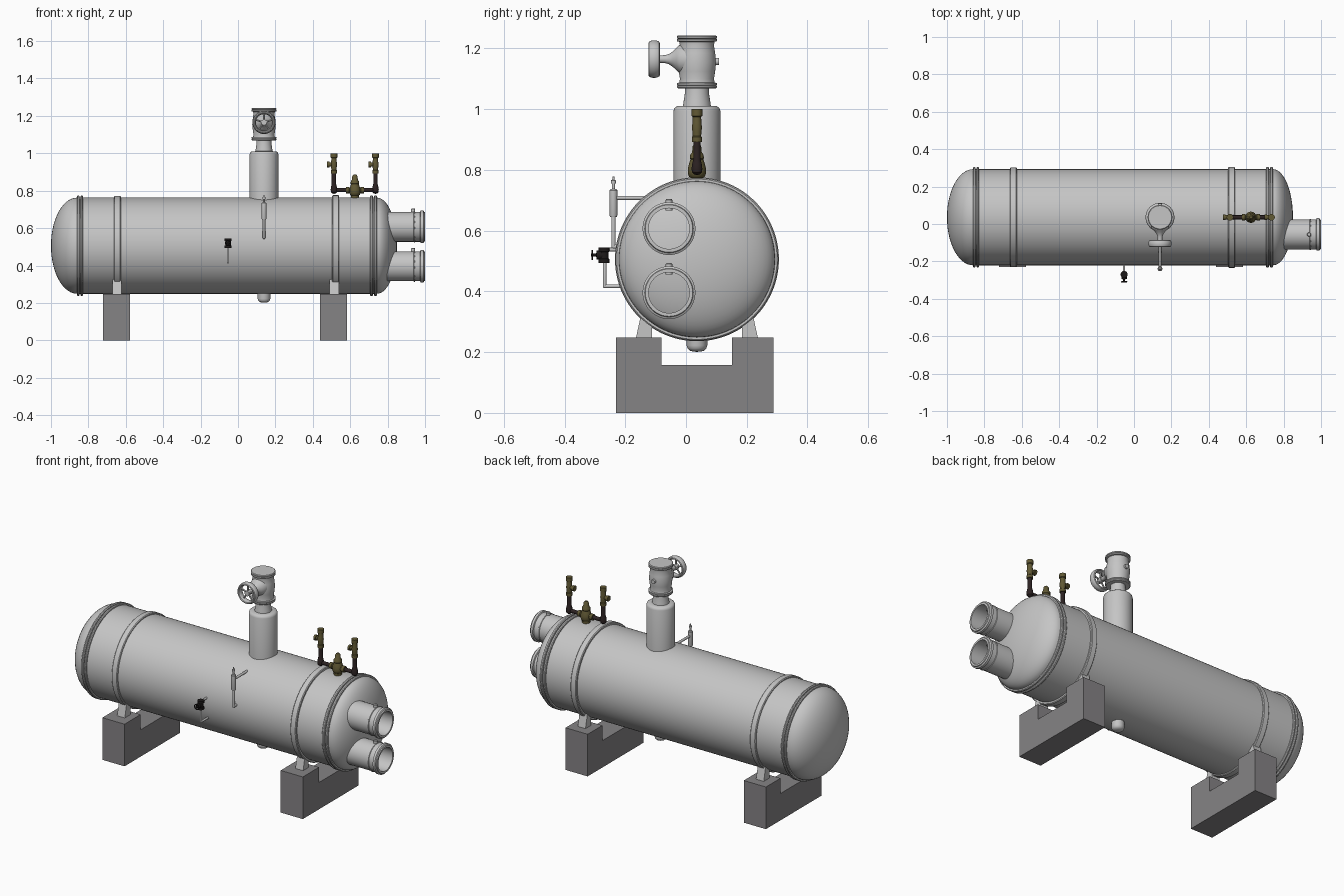
import bpy, bmesh, math
from mathutils import Vector

if "Cube" in bpy.data.objects:
    bpy.data.objects.remove(bpy.data.objects["Cube"])

def material(name, col):
    m = bpy.data.materials.new(name)
    m.diffuse_color = (*col, 1)
    m.use_nodes = True
    m.node_tree.nodes["Principled BSDF"].inputs["Base Color"].default_value = m.diffuse_color
    return m

STEEL = material("light_steel", (0.56, 0.56, 0.56))
CONCRETE = material("concrete_grey", (0.235, 0.228, 0.235))
BRASS = material("aged_brass", (0.12, 0.10, 0.035))
PIPE = material("dark_brown_pipe", (0.025, 0.016, 0.016))
BLACK = material("black_valve", (0.012, 0.01, 0.01))

def finish(bm, name, mat, angle=35):
    bmesh.ops.remove_doubles(bm, verts=bm.verts, dist=1e-5)
    bmesh.ops.recalc_face_normals(bm, faces=bm.faces)
    me = bpy.data.meshes.new(name)
    bm.to_mesh(me)
    bm.free()
    me.materials.append(mat)
    me.shade_smooth()
    me.set_sharp_from_angle(angle=math.radians(angle))
    ob = bpy.data.objects.new(name, me)
    bpy.context.collection.objects.link(ob)
    return ob

def lathe(name, origin, axis, profile, mat, segs=32, closed=False):
    """Revolve (distance along axis, radius) points around an axis."""
    o, a = Vector(origin), Vector(axis).normalized()
    u = a.orthogonal().normalized()
    bm = bmesh.new()
    vs = [bm.verts.new(o + a * t + u * r) for t, r in profile]
    es = [bm.edges.new(p) for p in zip(vs, vs[1:])]
    if closed:
        es.append(bm.edges.new((vs[-1], vs[0])))
    bmesh.ops.spin(bm, geom=vs + es, cent=o, axis=a, dvec=(0, 0, 0),
                   angle=2 * math.pi, steps=segs, use_merge=False)
    bmesh.ops.dissolve_degenerate(bm, dist=1e-6, edges=bm.edges)
    return finish(bm, name, mat)

def rod(name, a, b, r, mat, segs=16):
    """Straight pipe with softly rounded ends, so that corners join."""
    a, b = Vector(a), Vector(b)
    n = (b - a).length
    cap = [(-r * math.cos(i * math.pi / 8), r * math.sin(i * math.pi / 8)) for i in range(5)]
    prof = cap + [(n - t, q) for t, q in reversed(cap)]
    return lathe(name, a, b - a, prof, mat, segs)

def prism(name, yz, x0, x1, mat):
    """Outline in the y-z plane extruded along x."""
    bm = bmesh.new()
    f = bm.faces.new([bm.verts.new((x0, y, z)) for y, z in yz])
    g = bmesh.ops.extrude_face_region(bm, geom=[f])["geom"]
    bmesh.ops.translate(bm, verts=[v for v in g if isinstance(v, bmesh.types.BMVert)],
                        vec=(x1 - x0, 0, 0))
    return finish(bm, name, mat)

def wheel(name, c, radius, tr, td, mat, spokes):
    """Handwheel facing -y: oval rim, hub and spokes."""
    ring = [(td * math.sin(i * math.pi / 6), radius - tr + tr * math.cos(i * math.pi / 6))
            for i in range(12)]
    lathe(name + "_rim", c, (0, -1, 0), ring, mat, 32, closed=True)
    lathe(name + "_hub", c, (0, -1, 0), [(-td, 0), (-td, radius * .25), (td * .6, radius * .25),
                                         (td * .6, 0)], mat, 16)
    for i in range(spokes):
        t = 2 * math.pi * i / spokes + math.pi / 2
        end = Vector(c) + Vector((math.cos(t), 0, math.sin(t))) * (radius - tr)
        rod(name + "_spoke", c, end, radius * .075, mat, 8)

CY, CZ, R = 0.036, 0.506, 0.257

# Vessel shell with domed ends, weld rings and saddle bands
def ridge(x0, x1, r):
    b = 0.004
    return [(x0, R), (x0, r - b), (x0 + b, r), (x1 - b, r), (x1, r - b), (x1, R)]

N = 14
left = [(-0.86 - 0.14 * math.cos(i * math.pi / 2 / N), R * math.sin(i * math.pi / 2 / N))
        for i in range(N + 1)]
right = [(0.743 + 0.107 * math.cos(i * math.pi / 2 / N), R * math.sin(i * math.pi / 2 / N))
         for i in range(N, -1, -1)]
body = left
for x0, x1, r in ((-0.861, -0.847, .268), (-0.843, -0.829, .268), (-0.663, -0.626, .266),
                  (0.503, 0.540, .270), (0.706, 0.722, .268), (0.727, 0.743, .268)):
    body = body + ridge(x0, x1, r)
lathe("vessel_shell", (0, CY, CZ), (1, 0, 0), body + right, STEEL, 96)

# Two open water nozzles with a small stud each
for z in (0.607, 0.396):
    lathe("nozzle", (0, -0.056, z), (1, 0, 0),
          [(0.70, .08), (0.938, .08), (0.94, .083), (0.945, .083), (0.947, .08), (0.974, .08),
           (0.977, .087), (0.991, .087), (0.995, .08), (1.0, .078), (1.0, .067), (0.78, .067),
           (0.78, 0)], STEEL, 48)
    lathe("nozzle_stud", (0.936, -0.056, z), (0, 0, 1),
          [(.06, .011), (.094, .011), (.098, .008), (.098, 0)], STEEL, 16)

# Outlet dome, neck and stop valve
VX = 0.139
lathe("outlet_dome", (VX, CY, 0), (0, 0, 1),
      [(.70, .077), (.995, .077), (1.004, .074), (1.010, .066), (1.011, .046), (1.025, .044),
       (1.05, .040), (1.07, .039)], STEEL, 48)
lathe("stop_valve_body", (VX, CY, 0), (0, 0, 1),
      [(1.068, 0), (1.068, .062), (1.072, .066), (1.077, .066), (1.078, .063), (1.080, .066),
       (1.086, .066), (1.088, .058), (1.10, .056), (1.125, .060), (1.155, .063), (1.185, .060),
       (1.21, .056), (1.222, .058), (1.224, .066), (1.230, .066), (1.232, .063), (1.234, .066),
       (1.240, .066), (1.243, .062), (1.243, 0)], STEEL, 48)
lathe("stop_valve_bonnet", (VX, CY, 1.165), (0, -1, 0),
      [(.03, .052), (.058, .046), (.068, .036), (.080, .025), (.092, .017), (.105, .013),
       (.15, .011), (.15, 0)], STEEL, 32)
lathe("stop_valve_plug", (VX, CY, 1.157), (0, 1, 0),
      [(.04, .012), (.073, .012), (.073, 0)], STEEL, 16)
wheel("stop_valve_handwheel", (VX, -0.105, 1.165), 0.062, .009, .019, STEEL, 5)

# Drain stub below the vessel
lathe("drain_stub", (VX, CY, 0), (0, 0, 1),
      [(.30, .034), (.222, .034), (.212, .031), (.205, .024), (.202, .012), (.201, 0)], STEEL, 32)

# Twin safety valves on a dark pipe manifold
MZ = 0.803
rod("manifold_pipe", (0.513, CY, MZ), (0.735, CY, MZ), .011, PIPE)
for x in (0.513, 0.735):
    lathe("manifold_riser", (x, CY, 0), (0, 0, 1),
          [(.783, 0), (.785, .009), (.792, .016), (.805, .018), (.82, .016), (.835, .012),
           (.90, .012)], PIPE, 20)
    lathe("safety_valve", (x, CY, 0), (0, 0, 1),
          [(.892, 0), (.892, .017), (.908, .017), (.911, .014), (.925, .015), (.94, .017),
           (.955, .015), (.975, .014), (.978, .018), (1.0, .018), (1.0, 0)], BRASS, 20)
    lathe("safety_valve_outlet", (x, CY, .94), (-1, 0, 0),
          [(0, .011), (.024, .011), (.025, .016), (.037, .016), (.037, 0)], BRASS, 20)
lathe("changeover_valve", (0.625, CY, 0), (0, 0, 1),
      [(.75, .022), (.775, .022), (.778, .026), (.79, .030), (.805, .030), (.82, .026),
       (.835, .021), (.838, .023), (.85, .022), (.858, .016), (.878, .014), (.886, .008),
       (.886, 0)], BRASS, 24)
lathe("changeover_valve_ports", (0.625, CY, MZ), (1, 0, 0),
      [(-.048, 0), (-.048, .018), (-.032, .018), (-.03, .015), (.03, .015), (.032, .018),
       (.048, .018), (.048, 0)], BRASS, 20)

# Side vent: float chamber with pipes to the shell
GY = -0.239
lathe("vent_chamber", (VX, GY, 0), (0, 0, 1),
      [(.645, 0), (.645, .011), (.65, .013), (.733, .013), (.737, .010), (.738, .005),
       (.755, .005), (.756, .008), (.766, .008), (.767, .004), (.778, .003), (.778, 0)], STEEL, 20)
rod("vent_drop_pipe", (VX, GY, .70), (VX, GY, .548), .007, STEEL)
rod("vent_drop_elbow", (VX, GY, .548), (VX, -0.20, .548), .007, STEEL)
rod("vent_side_pipe", (VX, GY, .708), (VX, -0.08, .708), .007, STEEL)

# Black side valve with drain pipe
BX, BZ = -0.053, 0.520
lathe("side_valve_body", (BX, -0.27, 0), (0, 0, 1),
      [(.494, 0), (.494, .019), (.506, .019), (.508, .015), (.530, .015), (.532, .019),
       (.545, .019), (.545, 0)], BLACK, 20)
lathe("side_valve_stem", (BX, -0.27, BZ), (0, -1, 0),
      [(0, .015), (.024, .015), (.026, .005), (.043, .005), (.043, 0)], BLACK, 16)
wheel("side_valve_handwheel", (BX, -0.309, BZ), 0.017, .003, .003, BLACK, 4)
rod("side_drain_pipe", (BX, -0.268, .50), (BX, -0.268, .417), .006, STEEL)
rod("side_drain_elbow", (BX, -0.268, .417), (BX, -0.18, .417), .006, STEEL)
rod("side_inlet_pipe", (BX, -0.268, .538), (BX, -0.19, .538), .006, STEEL)

# Concrete saddles with tapered steel feet
for x in (-0.65, 0.511):
    prism("concrete_support", [(-.23, 0), (.288, 0), (.288, .248), (.152, .248), (.152, .158),
                               (-.08, .158), (-.08, .248), (-.23, .248)],
          x - .072, x + .072, CONCRETE)
    for s in (-1, 1):
        prism("support_foot", [(CY + s * y, z) for y, z in
                               ((.201, .246), (.148, .246), (.150, .36), (.176, .36))],
              x - .022, x + .028, STEEL)
